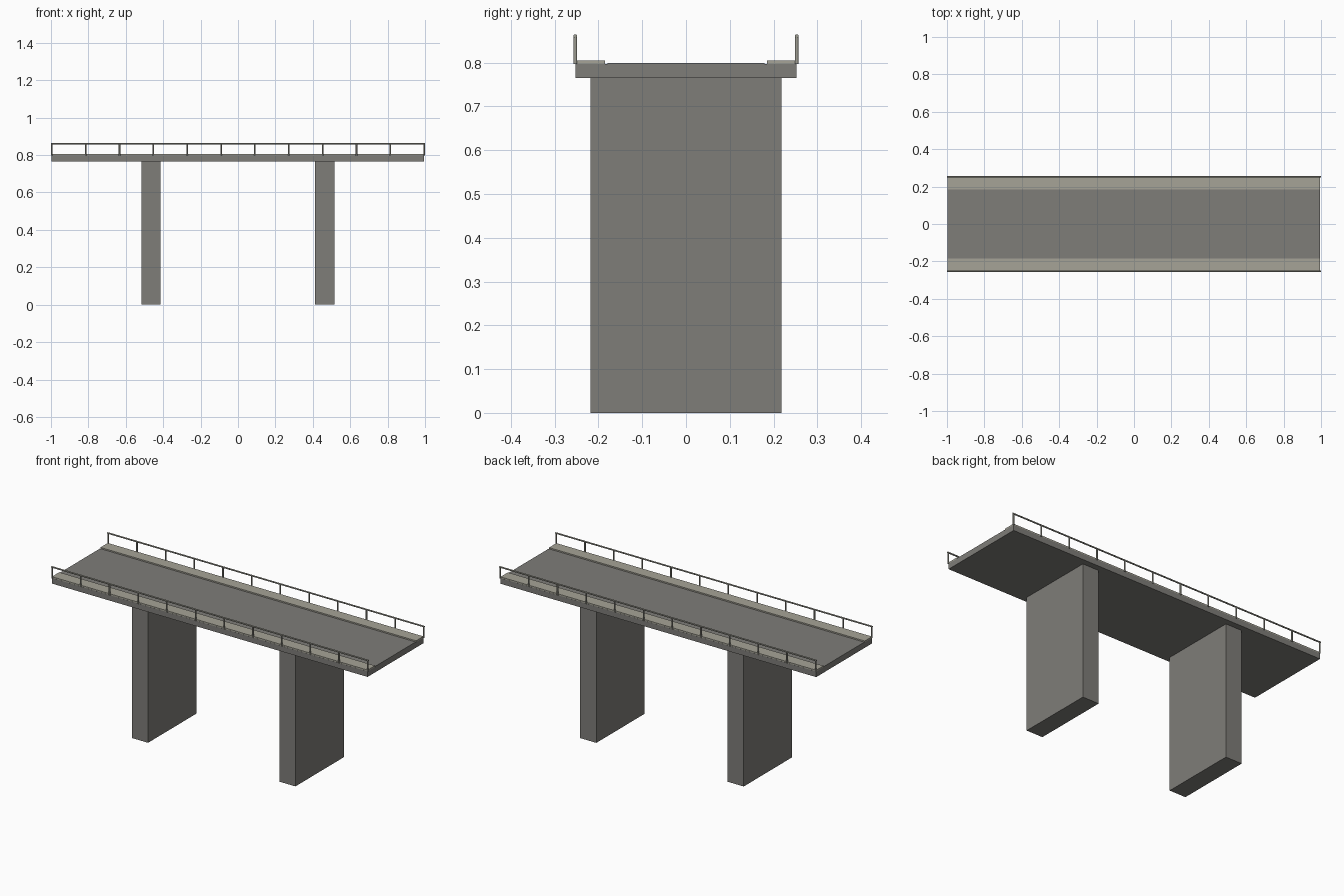
import bpy, math

if "Cube" in bpy.data.objects:
    bpy.data.objects.remove(bpy.data.objects["Cube"])


def material(name, r, g, b):
    m = bpy.data.materials.new(name)
    m.diffuse_color = (r, g, b, 1)
    m.use_nodes = True
    m.node_tree.nodes["Principled BSDF"].inputs["Base Color"].default_value = m.diffuse_color
    return m


concrete = material("grey concrete", 0.21, 0.205, 0.19)
asphalt = material("road grey", 0.21, 0.205, 0.19)
paving = material("pale paving", 0.38, 0.37, 0.31)
metal = material("railing metal", 0.33, 0.325, 0.28)


def box(name, x, y, z, mat):
    """Box from (min, max) pairs on each axis."""
    bpy.ops.mesh.primitive_cube_add(size=1, location=[sum(p) / 2 for p in (x, y, z)])
    o = bpy.context.object
    o.name = name
    o.scale = [p[1] - p[0] for p in (x, y, z)]
    bpy.ops.object.transform_apply(location=False, rotation=False, scale=True)
    o.data.materials.append(mat)
    return o


def rod(name, loc, length, mat, along_x=False):
    """Thin round bar, upright or along x."""
    rot = (0, math.pi / 2, 0) if along_x else (0, 0, 0)
    bpy.ops.mesh.primitive_cylinder_add(vertices=12, radius=0.0042, depth=length,
                                        location=loc, rotation=rot)
    o = bpy.context.object
    o.name = name
    o.data.materials.append(mat)
    bpy.ops.object.shade_smooth_by_angle(angle=math.radians(40))
    return o


X = (-0.998, 0.994)

# Deck slab and road surface
box("deck_slab", X, (-0.252, 0.252), (0.7655, 0.797), concrete)
box("road_surface", X, (-0.179, 0.179), (0.7965, 0.7995), asphalt)

# Two wall piers
for side, cx in (("left", -0.466), ("right", 0.464)):
    box(side + "_pier", (cx - 0.051, cx + 0.051), (-0.218, 0.218), (0, 0.766), concrete)

# Pavements and railings on both sides
POSTS = 12
for side, s in (("front", -1), ("back", 1)):
    box(side + "_pavement", X, sorted((s * 0.1855, s * 0.2515)), (0.7965, 0.8045), paving)
    y = s * 0.2528
    for i in range(POSTS):
        x = -0.9958 + i * 1.9916 / (POSTS - 1)
        rod(side + "_rail_post", (x, y, 0.829), 0.064, metal)
    rod(side + "_handrail", (0, y, 0.8608), 2.0, metal, along_x=True)
